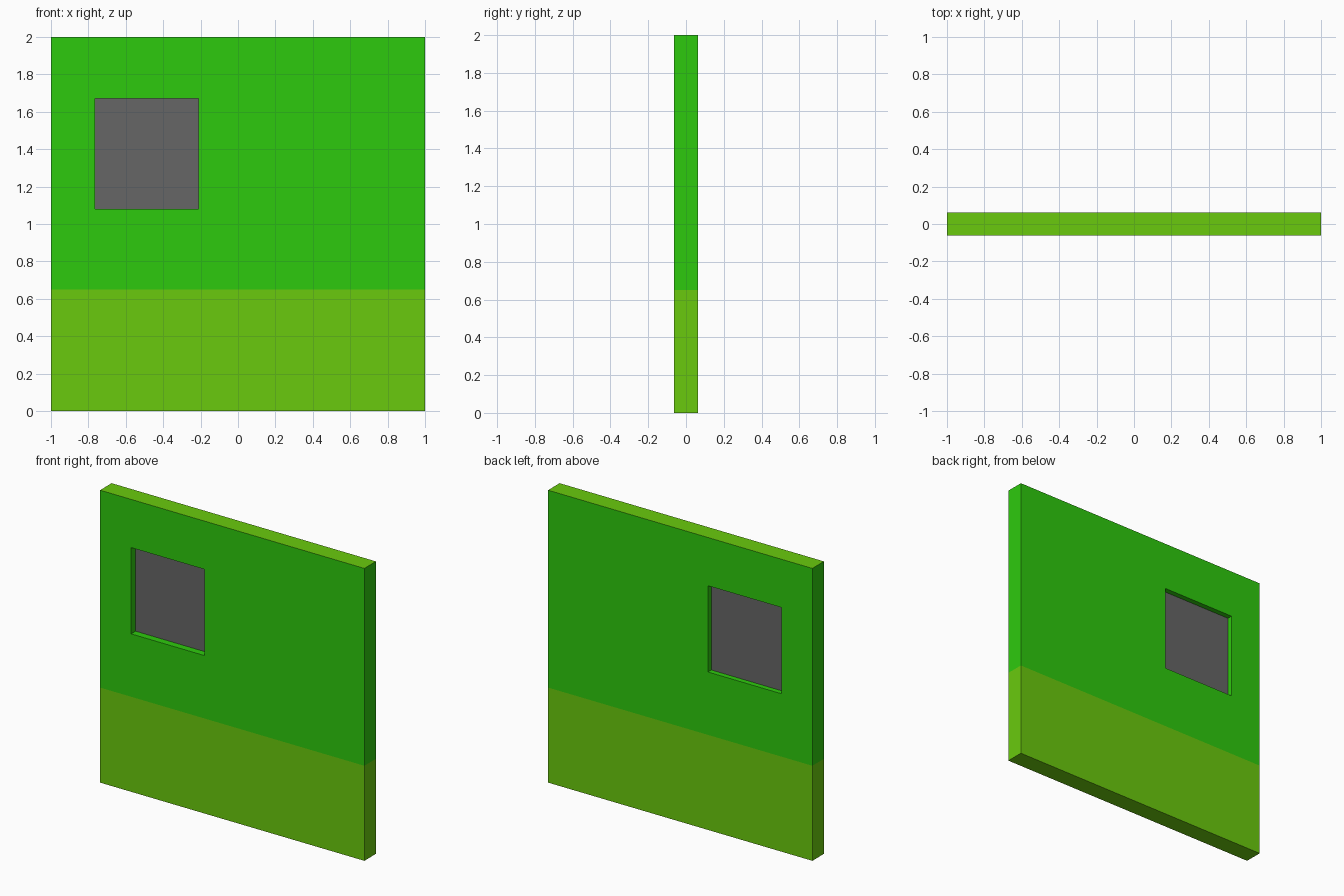
import bpy
import bmesh
from mathutils import Vector

cube = bpy.data.objects.get("Cube")
if cube:
    bpy.data.objects.remove(cube, do_unlink=True)

HALF_DEPTH = 0.0625
HEIGHT = 2.0
BAND_TOP = 0.65
LEFT, RIGHT = -0.765, -0.21      # window opening in x
SILL, LINTEL = 1.08, 1.67        # window opening in z
PANE_FRONT, PANE_BACK = -0.014, 0.026


def make_material(name, color):
    mat = bpy.data.materials.new(name)
    mat.use_nodes = True
    mat.diffuse_color = color
    mat.node_tree.nodes["Principled BSDF"].inputs["Base Color"].default_value = color
    return mat


def make_object(name, bm, materials):
    mesh = bpy.data.meshes.new(name)
    bm.to_mesh(mesh)
    bm.free()
    for mat in materials:
        mesh.materials.append(mat)
    obj = bpy.data.objects.new(name, mesh)
    bpy.context.collection.objects.link(obj)
    return obj


green = make_material("wall_green", (0.027, 0.59, 0.004, 1))
lime = make_material("lime_green", (0.144, 0.59, 0.004, 1))
grey = make_material("window_grey", (0.133, 0.133, 0.133, 1))

# Wall: a front sheet with the window cell left out, extruded to its thickness
bm = bmesh.new()
xs = [-1, LEFT, RIGHT, 1]
zs = [0, BAND_TOP, SILL, LINTEL, HEIGHT]
grid = [[bm.verts.new((x, -HALF_DEPTH, z)) for x in xs] for z in zs]
for row in range(len(zs) - 1):
    for col in range(len(xs) - 1):
        if zs[row] == SILL and xs[col] == LEFT:
            continue
        bm.faces.new((grid[row][col], grid[row][col + 1],
                      grid[row + 1][col + 1], grid[row + 1][col]))
sheet = bm.faces[:]
result = bmesh.ops.extrude_face_region(bm, geom=sheet, use_keep_orig=True)
moved = [g for g in result["geom"] if isinstance(g, bmesh.types.BMVert)]
bmesh.ops.translate(bm, verts=moved, vec=Vector((0, 2 * HALF_DEPTH, 0)))
bmesh.ops.recalc_face_normals(bm, faces=bm.faces[:])

# Lime on the lower band and the top edge, green elsewhere
for face in bm.faces:
    z = face.calc_center_median().z
    face.material_index = 1 if z < BAND_TOP or z > HEIGHT - 0.01 else 0
make_object("wall", bm, [green, lime])

# Window pane recessed inside the opening
bm = bmesh.new()
bmesh.ops.create_cube(bm, size=1)
bmesh.ops.scale(bm, verts=bm.verts[:],
                vec=(RIGHT - LEFT, PANE_BACK - PANE_FRONT, LINTEL - SILL))
pane = make_object("window_pane", bm, [grey])
pane.location = ((LEFT + RIGHT) / 2, (PANE_FRONT + PANE_BACK) / 2, (SILL + LINTEL) / 2)
